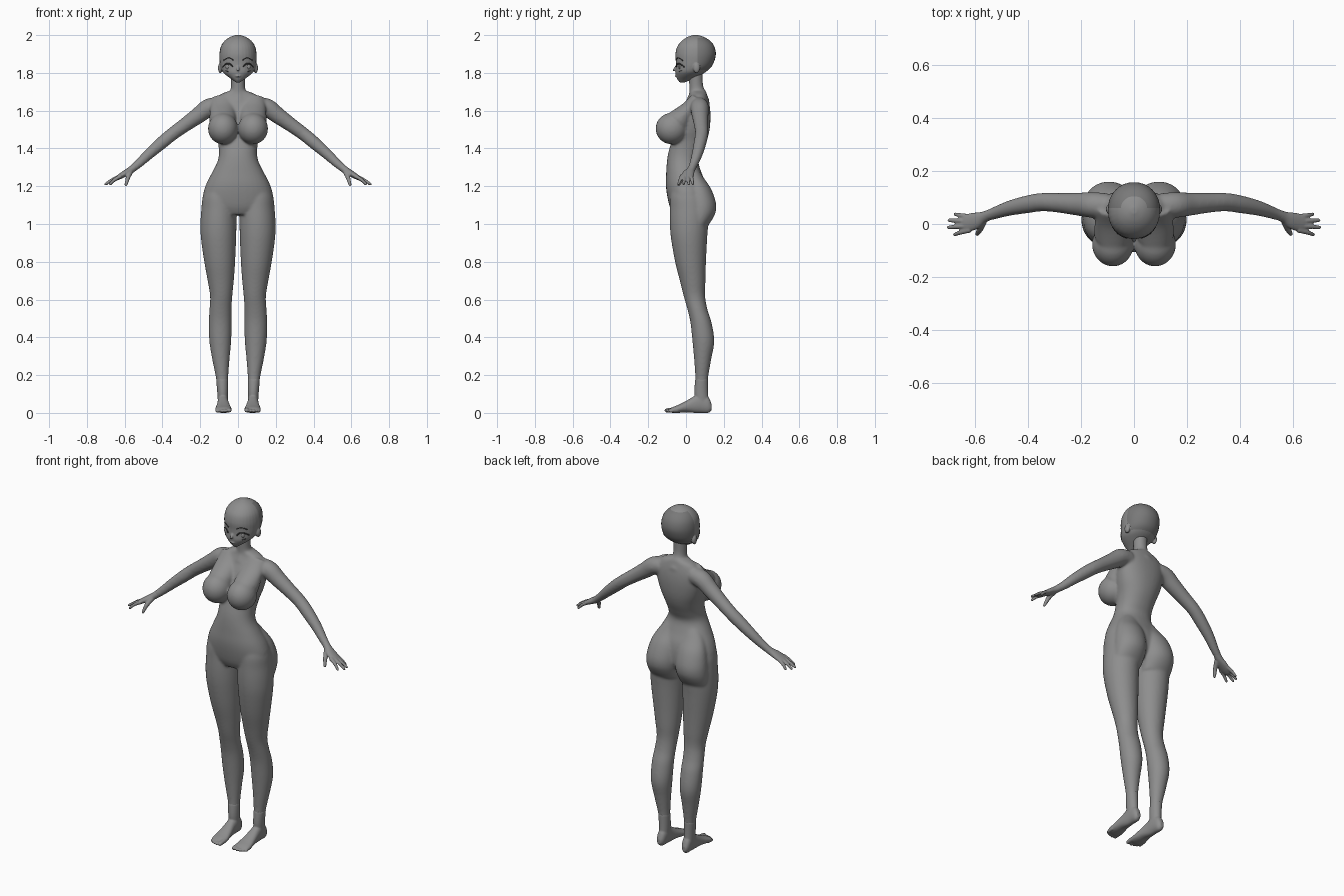
import bpy, bmesh
from math import sin, cos, pi, copysign, sqrt
from mathutils import Vector, Matrix


def grey(name, v):
    m = bpy.data.materials.new(name)
    m.diffuse_color = (v, v, v, 1)
    return m


SKIN, SCALP, DARK = grey("skin", .27), grey("scalp", .19), grey("dark", .05)


def spline(rows, n=4):
    """Catmull-Rom resample of tuples."""
    out = []
    for i in range(len(rows) - 1):
        p0, p1 = rows[max(i - 1, 0)], rows[i]
        p2, p3 = rows[i + 1], rows[min(i + 2, len(rows) - 1)]
        for k in range(n):
            t = k / n
            out.append([0.5 * (2 * b + (c - a) * t + (2 * a - 5 * b + 4 * c - d) * t * t
                        + (3 * b - a - 3 * c + d) * t ** 3) for a, b, c, d in zip(p0, p1, p2, p3)])
    return out + [list(rows[-1])]


def loft(bm, rings, power=2.0, seg=32):
    """Closed skin through (centre, axis A, axis B) super-ellipses."""
    e = lambda v: copysign(abs(v) ** (2 / power), v)
    loops = [[bm.verts.new(c + a * e(cos(2 * pi * i / seg)) + b * e(sin(2 * pi * i / seg)))
              for i in range(seg)] for c, a, b in rings]
    for r, q in zip(loops, loops[1:]):
        for i in range(seg):
            j = (i + 1) % seg
            bm.faces.new((r[i], r[j], q[j], q[i]))
    bm.faces.new(loops[0][::-1])
    bm.faces.new(loops[-1])


def slab(bm, rows, side=1, axis='z', power=2.0):
    """Rows (level, x0, x1, lo, hi), stacked along z or y."""
    rings = []
    for l, x0, x1, lo, hi in spline(rows):
        m, h = (lo + hi) / 2, (hi - lo) / 2
        up = axis == 'z'
        rings.append((Vector((side * (x0 + x1) / 2, m if up else l, l if up else m)),
                      Vector((side * (x1 - x0) / 2, 0, 0)),
                      Vector((0, h, 0)) if up else Vector((0, 0, h))))
    loft(bm, rings, power)


def tube(bm, rows, side=1, n=4, seg=24, tip=True):
    """Rows (x, y, z, wide radius, thin radius) along a path."""
    pts = spline(rows, n)
    cs = [Vector((side * p[0], p[1], p[2])) for p in pts]
    rings = []
    for i, p in enumerate(pts):
        t = (cs[min(i + 1, len(cs) - 1)] - cs[max(i - 1, 0)]).normalized()
        ref = Vector((0, 1, 0)) if abs(t.y) < 0.9 else Vector((1, 0, 0))
        a = (ref - t * ref.dot(t)).normalized()
        rings.append((cs[i], a * p[3], t.cross(a) * p[4]))
    if tip:
        c, a, b = rings[-1]
        rings.append((c + t * a.length * 0.6, a * 0.75, b * 0.75))
        rings.append((c + t * a.length * 0.95, a * 0.25, b * 0.25))
    loft(bm, rings, 2.0, seg)


def ball(bm, c, r):
    bmesh.ops.create_uvsphere(bm, u_segments=32, v_segments=20, radius=1,
                              matrix=Matrix.Translation(c) @ Matrix.Diagonal((*r, 1)))


def finish(bm, name, voxel=0, smooth=0, mat=SKIN):
    bmesh.ops.recalc_face_normals(bm, faces=bm.faces)
    for f in bm.faces:
        f.smooth = True
    me = bpy.data.meshes.new(name)
    bm.to_mesh(me)
    bm.free()
    me.materials.append(mat)
    ob = bpy.data.objects.new(name, me)
    bpy.context.collection.objects.link(ob)
    if voxel:
        m = ob.modifiers.new("fuse", 'REMESH')
        m.mode, m.voxel_size, m.use_smooth_shade = 'VOXEL', voxel, True
        s = ob.modifiers.new("soften", 'SMOOTH')
        s.factor, s.iterations = 0.5, smooth


# Body: torso, neck, arms, buttocks and legs fused together
body = bmesh.new()
torso = [(1.705, .045, .02, .105), (1.68, .105, .018, .113), (1.63, .140, -.008, .125),
         (1.57, .142, -.035, .13), (1.50, .127, -.058, .125), (1.44, .108, -.076, .110),
         (1.38, .101, -.093, .084), (1.33, .109, -.101, .066), (1.27, .139, -.105, .083),
         (1.21, .169, -.107, .108), (1.15, .186, -.100, .118), (1.09, .180, -.086, .115),
         (1.05, .125, -.066, .09)]
slab(body, [(z, -h, h, a, b) for z, h, a, b in torso], power=2.2)
tube(body, [(0, .062, 1.65, .065, .06), (0, .06, 1.69, .046, .045), (0, .054, 1.73, .037, .037),
            (0, .05, 1.81, .039, .039)], tip=False)
leg = [(1.24, .04, .13, -.06, .06), (1.16, .02, .182, -.083, .10), (1.08, .009, .194, -.086, .120),
       (1.0, .008, .199, -.086, .118), (.92, .010, .196, -.079, .112), (.80, .015, .179, -.058, .106),
       (.70, .022, .161, -.033, .103), (.62, .030, .148, -.013, .101), (.55, .034, .151, .007, .113),
       (.48, .034, .155, .023, .135), (.38, .036, .152, .034, .150), (.28, .045, .136, .043, .133),
       (.18, .052, .116, .049, .117), (.11, .052, .110, .044, .117), (.05, .054, .106, .05, .12)]
buttock = [(1.31, .01, .09, 0, .055), (1.25, .004, .138, 0, .090), (1.19, .002, .168, 0, .131),
           (1.12, .001, .184, 0, .157), (1.07, .003, .188, 0, .159), (1.03, .008, .187, 0, .143),
           (.99, .012, .183, 0, .116)]
arm = [(.10, .07, 1.625, .046), (.155, .072, 1.615, .049), (.21, .075, 1.575, .044),
       (.28, .08, 1.525, .038), (.345, .083, 1.478, .035), (.40, .075, 1.433, .034),
       (.47, .06, 1.372, .029), (.53, .04, 1.316, .023), (.575, .025, 1.281, .019)]
for s in (-1, 1):
    slab(body, leg, s)
    slab(body, buttock, s)
    tube(body, [(*p, p[3]) for p in arm], s)
    ball(body, (s * .080, -.076, 1.505), (.079, .085, .083))
    tube(body, [(.08, .06, 1.665, .035, .060), (.08, .015, 1.61, .042, .068),
                (.08, -.04, 1.545, .066, .072)], s, tip=False)
finish(body, "body", .006, 16)

# Hands: flat palm, four fingers and a thumb
hands = bmesh.new()
for s in (-1, 1):
    tube(hands, [(.545, .035, 1.304, .020, .020), (.57, .025, 1.284, .022, .019),
                 (.60, .012, 1.266, .032, .017), (.635, .003, 1.246, .034, .013)], s)
    for y0, x1, y1 in ((.027, .676, .037), (.011, .699, .014), (-.006, .702, -.013), (-.022, .678, -.040)):
        tube(hands, [(.62, y0, 1.254, .011, .011), ((.63 + x1) / 2, (y0 + y1) / 2, 1.234, .009, .009),
                     (x1, y1, 1.211, .007, .007)], s, seg=12)
    tube(hands, [(.57, .012, 1.276, .015, .015), (.582, -.018, 1.247, .012, .012),
                 (.593, -.038, 1.208, .008, .008)], s, seg=12)
finish(hands, "hands", .004, 2)

# Feet with toes
feet = bmesh.new()
foot = [(.136, .07, .094, .015, .045), (.118, .057, .104, 0, .085), (.08, .052, .107, 0, .11),
        (.045, .050, .109, 0, .090), (.0, .042, .114, .003, .063), (-.04, .035, .12, 0, .043),
        (-.07, .034, .12, 0, .031), (-.085, .042, .112, .004, .022)]
for s in (-1, 1):
    slab(feet, foot, s, 'y', 2.2)
    slab(feet, [(z, a, b, c, d) for z, a, b, c, d in leg if z < .2], s)
    for x, r, end in ((.046, .013, -.103), (.067, .010, -.104), (.083, .0095, -.100),
                      (.098, .009, -.093), (.111, .0085, -.083)):
        tube(feet, [(x, end + .04, r + .004, r, r), (x, end + .015, r + .002, r, r * .9),
                    (x, end, r, r * .9, r * .85)], s, seg=12)
finish(feet, "feet", .004, 4)

# Head: skull, pointed chin, nose, lips and ears
head = bmesh.new()
skull = [(1.750, .012, -.034, -.005), (1.765, .032, -.045, .03), (1.785, .060, -.052, .07),
         (1.805, .081, -.056, .105), (1.83, .092, -.054, .132), (1.86, .097, -.054, .148),
         (1.90, .098, -.056, .157), (1.94, .090, -.046, .149), (1.97, .070, -.022, .127),
         (1.99, .042, .008, .095), (2.001, .010, .04, .062)]
slab(head, [(z, -h, h, a, b) for z, h, a, b in skull], power=2.1)
tube(head, [(0, -.040, 1.845, .006, .006), (0, -.052, 1.828, .009, .009),
            (0, -.066, 1.814, .006, .006)])
ball(head, (0, -.050, 1.783), (.016, .009, .005))
for s in (-1, 1):
    ball(head, (s * .094, .056, 1.826), (.012, .018, .027))
finish(head, "head", .004, 3)

# Scalp: thin cap over the back of the skull
cap = bmesh.new()
slab(cap, [(z, -h - .001, h + .001, a, b + .001) for z, h, a, b in skull[3:-1]], power=2.1)
for co, no in (((0, .06, 1.9), (0, -1, 0)), ((0, 0, 1.815), (0, 0, -1)), ((0, 0, 1.985), (0, 0, 1))):
    bmesh.ops.bisect_plane(cap, geom=cap.verts[:] + cap.edges[:] + cap.faces[:],
                           plane_co=co, plane_no=no, clear_outer=True)
finish(cap, "scalp", mat=SCALP)


def on_face(x, z, lift=0.0):
    """Point on the front of the skull."""
    _, h, a, b = min(spline(skull, 8), key=lambda r: abs(r[0] - z))
    return x, (a + b) / 2 - (b - a) / 2 * sqrt(max(0, 1 - (x / h) ** 2)) - lift, z


# Eyelashes, brows, cheek strokes and irises
strokes = {"eyelashes": ([(.028, 1.832), (.04, 1.846), (.056, 1.849), (.07, 1.843), (.08, 1.832)], .0035),
           "eyebrows": ([(.025, 1.868), (.045, 1.878), (.062, 1.876), (.076, 1.866)], .0025),
           "cheek_strokes": ([(.052, 1.806), (.06, 1.809), (.068, 1.812)], .002)}
for name, (path, r) in strokes.items():
    bm = bmesh.new()
    for s in (-1, 1):
        tube(bm, [(*on_face(x, z, .002), r, r) for x, z in path], s, seg=8)
    finish(bm, name, mat=DARK)
iris = bmesh.new()
for s in (-1, 1):
    x, y, z = on_face(.054, 1.833)
    ball(iris, (s * x, y + .002, z), (.012, .006, .014))
finish(iris, "irises")
